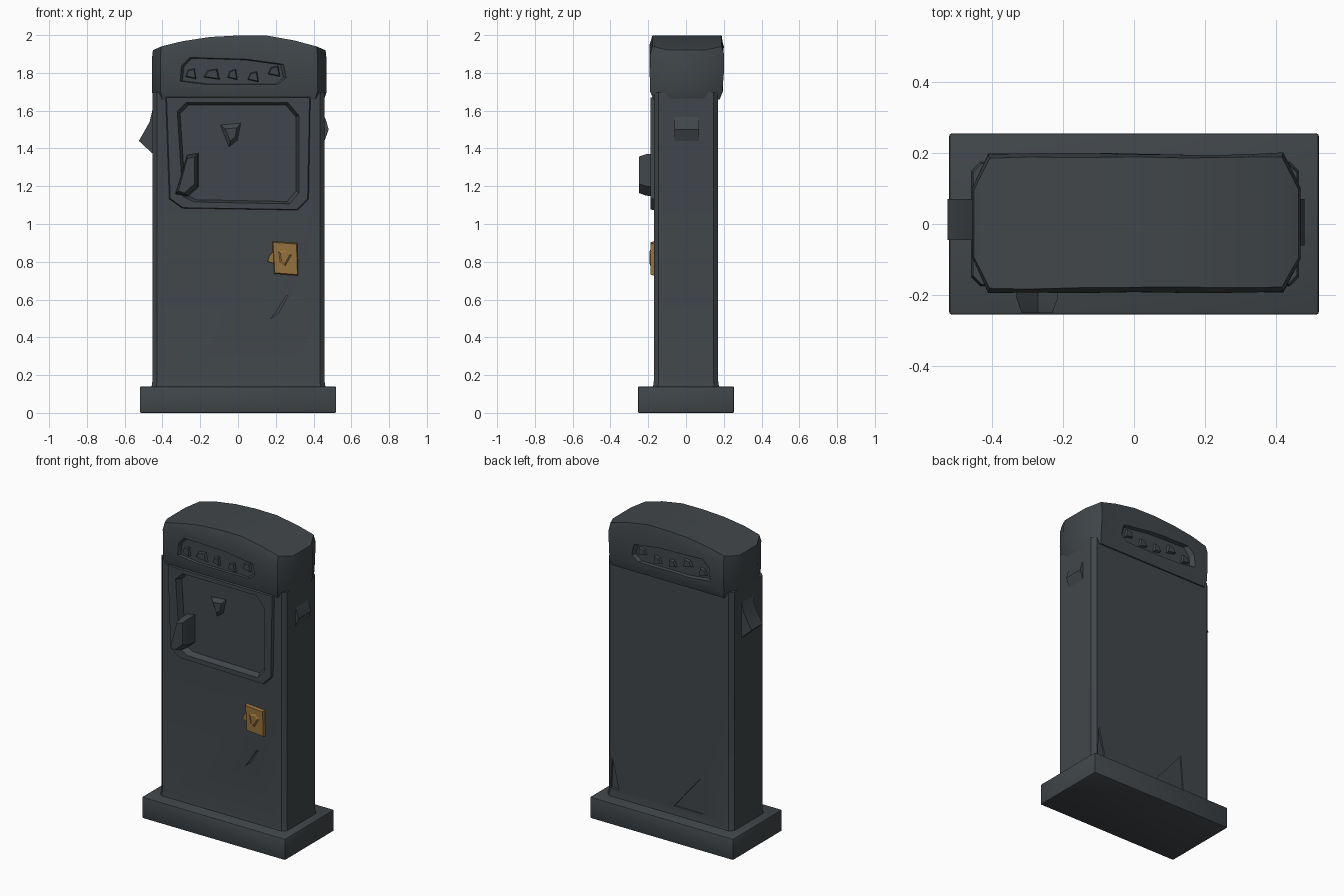
import bpy, bmesh, math, random
from mathutils import Vector

if "Cube" in bpy.data.objects:
    bpy.data.objects.remove(bpy.data.objects["Cube"])

random.seed(4)


def material(name, rgb):
    m = bpy.data.materials.new(name)
    m.diffuse_color = (*rgb, 1)
    m.use_nodes = True
    m.node_tree.nodes["Principled BSDF"].inputs["Base Color"].default_value = m.diffuse_color
    return m


SLATE = material("dark slate", (0.053, 0.062, 0.069))
BRASS = material("aged brass", (0.30, 0.165, 0.045))


def finish(name, bm, mat, bevel=0):
    bmesh.ops.recalc_face_normals(bm, faces=bm.faces)
    me = bpy.data.meshes.new(name)
    bm.to_mesh(me)
    bm.free()
    me.materials.append(mat)
    ob = bpy.data.objects.new(name, me)
    bpy.context.collection.objects.link(ob)
    if bevel:
        b = ob.modifiers.new("bevel", 'BEVEL')
        b.width, b.segments = bevel, 2
        apply(ob)
    return ob


def activate(ob):
    bpy.ops.object.select_all(action='DESELECT')
    ob.select_set(True)
    bpy.context.view_layer.objects.active = ob


def apply(ob):
    activate(ob)
    for m in list(ob.modifiers):
        bpy.ops.object.modifier_apply(modifier=m.name)


def smooth(ob):
    activate(ob)
    bpy.ops.object.shade_smooth_by_angle(angle=math.radians(35))


def loft(name, rings, mat=SLATE, bevel=0):
    """Bridge a list of equal-length point rings and cap both ends."""
    bm = bmesh.new()
    vs = [[bm.verts.new(p) for p in r] for r in rings]
    n = len(vs[0])
    for a, b in zip(vs, vs[1:]):
        for i in range(n):
            j = (i + 1) % n
            bm.faces.new((a[i], a[j], b[j], b[i]))
    bm.faces.new(vs[0])
    bm.faces.new(vs[-1])
    return finish(name, bm, mat, bevel)


def box(name, x, y, z, mat=SLATE, bevel=0):
    ring = lambda h: [(x[0], y[0], h), (x[1], y[0], h), (x[1], y[1], h), (x[0], y[1], h)]
    return loft(name, [ring(z[0]), ring(z[1])], mat, bevel)


def front_prism(name, outline, y0, y1, scale=1, mat=SLATE, bevel=0):
    """Outline in x,z run from y0 to y1, where it is scaled about its middle."""
    c = sum((Vector(p) for p in outline), Vector((0, 0))) / len(outline)
    far = [c + (Vector(p) - c) * scale for p in outline]
    return loft(name, [[(p[0], y0, p[1]) for p in outline],
                       [(p[0], y1, p[1]) for p in far]], mat, bevel)


def carve(ob, cutter):
    m = ob.modifiers.new("carve", 'BOOLEAN')
    m.operation, m.object, m.solver = 'DIFFERENCE', cutter, 'EXACT'
    apply(ob)
    bpy.data.objects.remove(cutter)


# Plinth
smooth(box("plinth", (-0.52, 0.52), (-0.255, 0.255), (0, 0.14), bevel=0.008))

# Main slab with softened corners and a slight flare where it meets the plinth
def slab_ring(z, grow):
    x0, x1, y, c = -0.453 - grow, 0.458 + grow, 0.17 + grow, 0.025
    return [(x0 + c, -y, z), (x1 - c, -y, z), (x1, -y + c, z), (x1, y - c, z),
            (x1 - c, y, z), (x0 + c, y, z), (x0, y - c, z), (x0, -y + c, z)]


slab = loft("slab", [slab_ring(0.13, 0.006), slab_ring(0.17, 0),
                     slab_ring(1.1, 0), slab_ring(1.7, 0)])

# Raised surround of the upper panel
surround = front_prism("panel_surround", [(-0.37, 1.13), (-0.30, 1.08), (0.32, 1.07), (0.38, 1.13),
                                          (0.39, 1.68), (-0.39, 1.68)], -0.15, -0.187, 0.97)

# Sunken panel, carved through surround and slab
panel = [(-0.30, 1.14), (-0.24, 1.11), (0.28, 1.10), (0.33, 1.16),
         (0.33, 1.58), (0.27, 1.65), (-0.28, 1.65), (-0.33, 1.60)]
for part in (surround, slab):
    carve(part, front_prism("panel_cutter", panel, -0.21, -0.145, 0.93))

# Crack below the plate
carve(slab, front_prism("crack_cutter", [(0.175, 0.50), (0.215, 0.53), (0.265, 0.62),
                                         (0.255, 0.62), (0.205, 0.54)], -0.2, -0.16))
# Triangular chips near the foot of the back
carve(slab, front_prism("chip_cutter", [(-0.02, 0.19), (-0.25, 0.19), (-0.23, 0.44)], 0.2, 0.164, 0.9))
carve(slab, front_prism("chip_cutter", [(0.36, 0.18), (0.43, 0.18), (0.42, 0.42)], 0.2, 0.16, 0.8))
smooth(slab)
smooth(surround)

# Worn nose-like ridge on the panel
smooth(front_prism("panel_ridge", [(-0.10, 1.53), (0.02, 1.54), (0.0, 1.44), (-0.05, 1.40)],
                   -0.14, -0.165, 0.5))

# Arched crest: rounded ends in plan, swelling in the middle of its height
XS = [-0.455, -0.41, -0.30, -0.15, 0.0, 0.15, 0.30, 0.42, 0.468]
TOP = [1.92, 1.94, 1.967, 1.99, 1.998, 1.998, 1.972, 1.94, 1.92]


def crest_ring(level, depth, rough, width=1):
    def pt(i, side):
        half = (0.10 if i in (0, len(XS) - 1) else 0.195) * depth
        z = 1.66 + (TOP[i] - 1.66) * level
        j = random.uniform(-rough, rough)
        return (XS[i] * width, side * half + 0.003 + j, z)
    n = len(XS)
    return [pt(i, -1) for i in range(n)] + [pt(i, 1) for i in reversed(range(n))]


bm = bmesh.new()
rings = [crest_ring(0, 0.90, 0, 0.975), crest_ring(0.14, 0.97, 0.004), crest_ring(0.5, 1, 0.004),
         crest_ring(0.85, 1, 0.004), crest_ring(1, 0.94, 0.003, 0.99)]
vs = [[bm.verts.new(p) for p in r] for r in rings]
n, N = len(XS), 2 * len(XS)
for a, b in zip(vs, vs[1:]):
    for i in range(N):
        bm.faces.new((a[i], a[(i + 1) % N], b[(i + 1) % N], b[i]))
for r in (vs[0], vs[-1]):
    for i in range(n - 1):
        bm.faces.new((r[i], r[i + 1], r[N - 2 - i], r[N - 1 - i]))
crest = finish("crest", bm, SLATE)

# Worn hollows on both faces of the crest
hollow = [(-0.34, 1.75), (-0.18, 1.73), (0.24, 1.73), (0.29, 1.77),
          (0.27, 1.85), (0.05, 1.88), (-0.28, 1.89), (-0.33, 1.84)]
for side in (-1, 1):
    carve(crest, front_prism("hollow_cutter", hollow, side * 0.23, side * 0.172, 0.85))
smooth(crest)

# Weathered remains inside the crest hollows
for side in (-1, 1):
    for k in range(5):
        x, z = -0.25 + k * 0.11, 1.80 + random.uniform(-0.02, 0.02)
        w = random.uniform(0.03, 0.05)
        front_prism("worn_relief", [(x - w, z - 0.02), (x + w, z - 0.035), (x + w * 0.7, z + 0.03),
                                    (x - w * 0.5, z + 0.02)], side * 0.16, side * 0.188, 0.7)

# Handle block on the left of the panel
bm_ring = lambda y, m: [(-0.33 + m, y, 1.16 + m), (-0.27 - m, y, 1.15 + m), (-0.215 - m, y, 1.20 + m),
                        (-0.215 - m, y, 1.37 - m), (-0.27, y, 1.36 - m)]
smooth(loft("handle", [bm_ring(-0.14, -0.005), bm_ring(-0.21, 0), bm_ring(-0.25, 0.014)]))

# Pointed lugs on the two sides
def lug(name, outline, y0, y1):
    smooth(front_prism(name, outline, y0, y1))


lug("left_lug", [(-0.44, 1.66), (-0.468, 1.54), (-0.525, 1.44), (-0.455, 1.375), (-0.43, 1.38)], -0.045, 0.07)
lug("right_lug", [(0.44, 1.60), (0.466, 1.55), (0.48, 1.50), (0.458, 1.44), (0.44, 1.44)], -0.06, 0.07)

# Brass plate with a raised, chipped centre
plate = [(0.19, 0.735), (0.32, 0.725), (0.315, 0.90), (0.18, 0.91)]
smooth(front_prism("brass_plate", plate, -0.165, -0.188, 0.92, BRASS))
front_prism("brass_stud", [(0.22, 0.79), (0.25, 0.77), (0.29, 0.84), (0.26, 0.87), (0.21, 0.86)],
            -0.185, -0.194, 0.6, BRASS)
front_prism("brass_tab", [(0.155, 0.80), (0.19, 0.79), (0.19, 0.86), (0.165, 0.83)],
            -0.165, -0.178, 0.9, BRASS)
